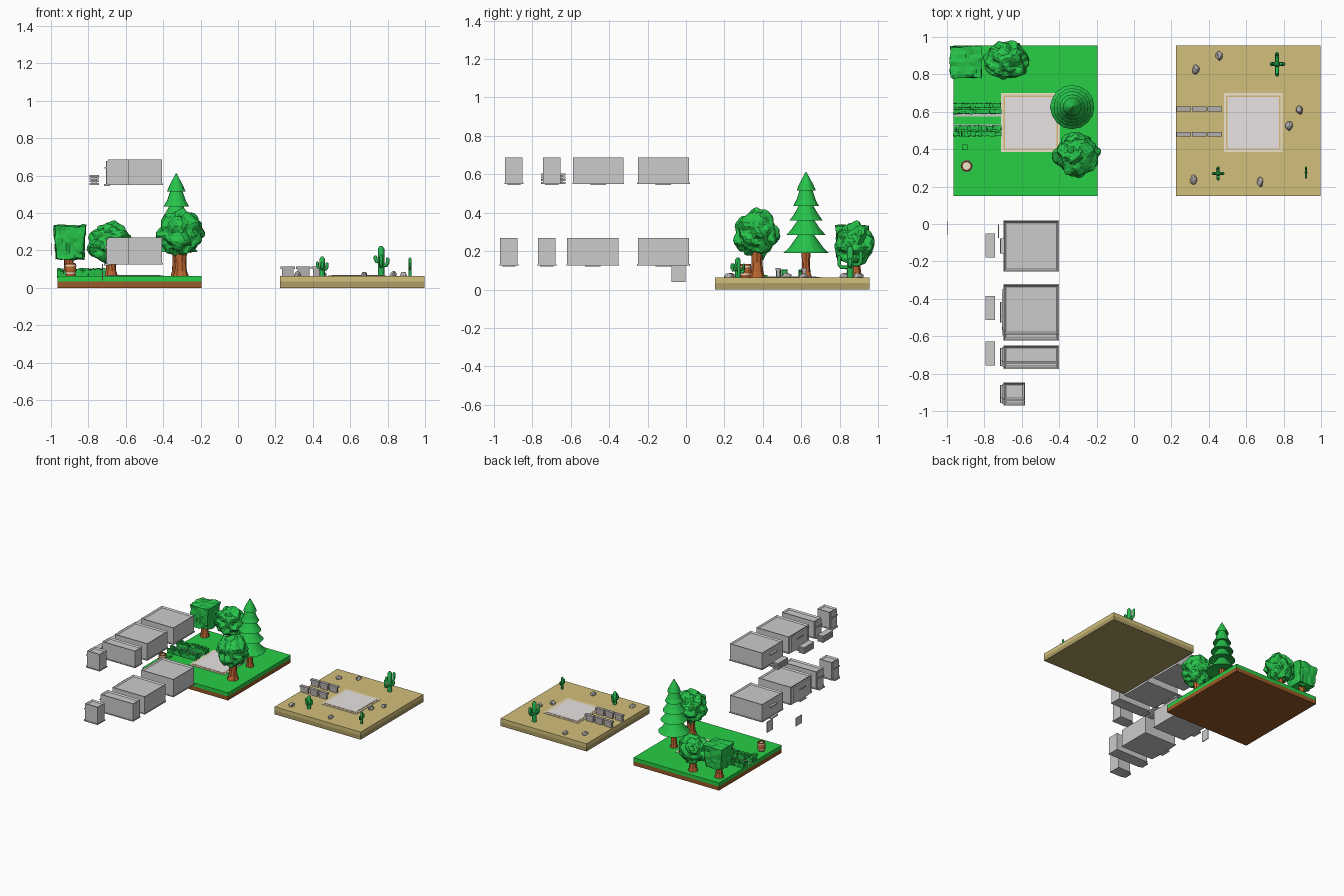
import bpy, bmesh, math, random
from mathutils import Vector, Matrix, noise

if "Cube" in bpy.data.objects:
    bpy.data.objects.remove(bpy.data.objects["Cube"])

random.seed(4)
mats = {}
COLS = dict(grass=(.02, .62, .06), leaf=(.02, .55, .07), soil=(.32, .1, .02), bark=(.5, .13, .03),
            sand=(.65, .53, .2), clay=(.42, .34, .13), pad=(.8, .77, .76), cream=(.85, .78, .6),
            gold=(.7, .5, .2), cactus=(.02, .48, .08), rock=(.45, .43, .42), white=(.85, .88, .85))


def finish(name, bm, col=None, smooth=False):
    bmesh.ops.recalc_face_normals(bm, faces=bm.faces)
    me = bpy.data.meshes.new(name)
    bm.to_mesh(me)
    bm.free()
    ob = bpy.data.objects.new(name, me)
    bpy.context.collection.objects.link(ob)
    if col:
        if col not in mats:
            mats[col] = bpy.data.materials.new(col)
            mats[col].diffuse_color = (*COLS[col], 1)
        me.materials.append(mats[col])
    if smooth:
        for p in me.polygons:
            p.use_smooth = True
    return ob


def add_box(bm, x0, x1, y0, y1, z0, z1):
    m = Matrix.Translation(((x0 + x1) / 2, (y0 + y1) / 2, (z0 + z1) / 2)) @ Matrix.Diagonal((x1 - x0, y1 - y0, z1 - z0, 1))
    return bmesh.ops.create_cube(bm, size=1, matrix=m)['verts']


def box(name, *b, col=None):
    bm = bmesh.new()
    add_box(bm, *b)
    return finish(name, bm, col)


def lathe(name, x, y, prof, n, col, wob=0.0, smooth=False):
    """Revolve (radius, z) points around a vertical axis, capping both ends."""
    bm = bmesh.new()
    rings = []
    for r, z in prof:
        rings.append([bm.verts.new((x + r * (1 + random.uniform(-wob, wob)) * math.cos(math.tau * i / n),
                                    y + r * (1 + random.uniform(-wob, wob)) * math.sin(math.tau * i / n), z))
                      for i in range(n)])
    for a, b in zip(rings, rings[1:]):
        for i in range(n):
            j = (i + 1) % n
            bm.faces.new((a[i], a[j], b[j], b[i]))
    bm.faces.new(rings[0])
    bm.faces.new(rings[-1])
    return finish(name, bm, col, smooth)


def blob(name, c, s, col, sub=3, lump=.2, freq=2.5):
    """Lumpy faceted ball."""
    bm = bmesh.new()
    bmesh.ops.create_icosphere(bm, subdivisions=sub, radius=1)
    off = Vector([random.uniform(0, 50) for _ in range(3)])
    for v in bm.verts:
        v.co *= 1 + lump * noise.noise(v.co * freq + off)
        v.co = Vector(c) + Vector([a * b for a, b in zip(v.co, s)])
    return finish(name, bm, col)


def tube(name, pts, r, col, n=8):
    """Rounded tube along a path."""
    cu = bpy.data.curves.new(name, 'CURVE')
    cu.dimensions = '3D'
    cu.bevel_depth, cu.bevel_resolution, cu.use_fill_caps = r, 2, True
    pts = [Vector(p) for p in pts]
    tip = (pts[-1] - pts[-2]).normalized() * r * .8
    sp = cu.splines.new('POLY')
    sp.points.add(len(pts))
    for p, q in zip(sp.points, pts + [pts[-1] + tip]):
        p.co = (*q, 1)
    sp.points[-1].radius = .4
    ob = bpy.data.objects.new(name, cu)
    bpy.context.collection.objects.link(ob)
    dg = bpy.context.evaluated_depsgraph_get()
    bm = bmesh.new()
    bm.from_mesh(ob.evaluated_get(dg).to_mesh())
    bpy.data.objects.remove(ob)
    return finish(name, bm, col, True)


# Two ground plots with a paved building pad
for tag, x0, x1, top, low in (("meadow", -.965, -.195, "grass", "soil"), ("desert", .225, .998, "sand", "clay")):
    box(tag + "_lower_layer", x0, x1, .15, .955, 0, .033, col=low)
    box(tag + "_top_layer", x0, x1, .15, .955, .033, .062, col=top)
    px = x0 + .255
    box(tag + "_pad_rim", px, px + .315, .385, .70, .05, .065, col="cream")
    box(tag + "_pad_line", px + .012, px + .303, .397, .688, .05, .066, col="gold")
    box(tag + "_pad", px + .02, px + .295, .405, .68, .05, .068, col="pad")

# Path edges and hedges on the meadow
for i, y in enumerate((.527, .582)):
    box(f"path_edge_{i}", -.965, -.71, y - .006, y + .006, .05, .065, col="white")
for i, y in enumerate((.498, .617)):
    bm = bmesh.new()
    for row in (-.016, .016):
        for k in range(17):
            x = -.958 + k * .015
            h = random.uniform(.088, .104)
            vs = add_box(bm, x - .008, x + .008, y + row - .012, y + row + .012, .055, h)
            for v in vs:
                v.co += Vector((random.uniform(-.003, .003), random.uniform(-.003, .003), random.uniform(-.004, .004)))
    finish(f"hedge_{i}", bm, "leaf")

# Barrel and small hatch
lathe("barrel", -.895, .31, [(.024, .06), (.031, .095), (.027, .132), (.021, .132), (.021, .075)], 16, "bark")
for i, (z, r) in enumerate(((.075, .029), (.115, .031))):
    lathe(f"barrel_band_{i}", -.895, .31, [(r, z), (r + .001, z + .004), (r, z + .008)], 16, "cream")
box("hatch", -.92, -.89, .395, .425, .05, .075, col="grass")

# Trees with flared trunks
for name, x, y, h, r in (("square_tree", -.905, .865, .2, .028), ("bushy_tree", -.68, .88, .2, .03),
                         ("round_tree", -.305, .37, .26, .034), ("pine", -.33, .625, .23, .024)):
    lathe(name + "_trunk", x, y, [(r * 1.35, .055), (r, .09), (r * .85, .14), (r * 1.05, h)], 9, "bark", .08)
blob("bushy_tree_crown", (-.68, .875, .235), (.115, .097, .108), "leaf", 4, .28, 2.8)
blob("round_tree_crown", (-.305, .37, .295), (.115, .11, .118), "leaf", 4, .28, 2.8)

# Clipped square crown with ruffled faces
bm = bmesh.new()
bmesh.ops.create_cube(bm, size=2)
bmesh.ops.subdivide_edges(bm, edges=bm.edges[:], cuts=7, use_grid_fill=True)
for v in bm.verts:
    d = 1 + .16 * noise.noise(v.co * 2.5) - .06 * max(0, v.co.length - 1.3)
    taper = .9 + .06 * v.co.z
    v.co = Vector((-.9 + v.co.x * .086 * d * taper, .865 + v.co.y * .088 * d * taper, .242 + v.co.z * .087 * d))
finish("square_tree_crown", bm, "leaf")

# Tiered pine
prof = [(.02, .205)]
tiers = [(.118, .19, .3), (.1, .285, .38), (.085, .36, .45), (.068, .435, .525), (.05, .515, .612)]
for i, (r, z, t) in enumerate(tiers):
    prof += [(r, z), (r * .75, z + .03), (.03 if i < 4 else .002, t)]
    if i < 4:
        prof.append((.03, tiers[i + 1][1] + .012))
lathe("pine_crown", -.33, .625, prof, 16, "leaf", .02)

# Cacti: trunk plus bent arms
tube("tall_cactus", [(.765, .855, .055), (.765, .855, .14), (.765, .855, .21)], .017, "cactus")
for i, (dx, dy, z, h) in enumerate(((0, .055, .13, .19), (0, -.058, .115, .17), (.035, 0, .12, .155), (-.03, 0, .14, .165))):
    tube(f"tall_cactus_arm_{i}", [(.765, .855, z), (.765 + dx * .8, .855 + dy * .8, z),
                                  (.765 + dx, .855 + dy, z + .015), (.765 + dx, .855 + dy, h)], .01, "cactus")
tube("small_cactus", [(.45, .27, .055), (.45, .27, .1), (.45, .27, .155)], .014, "cactus")
for i, (dx, dy, z, h) in enumerate(((.026, 0, .1, .13), (-.026, 0, .11, .135), (0, .03, .09, .12), (0, -.03, .1, .13))):
    tube(f"small_cactus_arm_{i}", [(.45, .27, z), (.45 + dx * .8, .27 + dy * .8, z),
                                   (.45 + dx, .27 + dy, z + .01), (.45 + dx, .27 + dy, h)], .008, "cactus")
tube("thin_cactus", [(.92, .275, .055), (.92, .275, .155)], .008, "cactus")
for s in (-1, 1):
    tube(f"thin_cactus_arm_{s}", [(.92, .275, .1), (.92, .275 + s * .024, .105), (.92, .275 + s * .026, .13)], .006, "cactus")

# Desert rocks
for i, (x, y) in enumerate(((.33, .825), (.455, .9), (.885, .61), (.83, .525), (.675, .225), (.32, .235))):
    blob(f"rock_{i}", (x, y, .066), (.018, .025, .02), "rock", 2, .4, 1.5)

# Low stone walls either side of the desert entrance
for i, y in enumerate((.48, .615)):
    for k in range(3):
        x = .228 + k * .083
        box(f"wall_{i}_{k}", x + .006, x + .07, y - .009, y + .009, .055, .102, col="rock")
        box(f"wall_cap_{i}_{k}", x, x + .077, y - .013, y + .013, .1, .113, col="rock")


def building(name, x1, y0, y1, z0, z1, bow):
    """Block with a sunken roof, a base strip and an optionally bowed facade on -x."""
    x0, bm = -.695, bmesh.new()
    add_box(bm, x0, x1, y0 + .004, y1 - .004, z0, z1)
    top = max(bm.faces, key=lambda f: f.calc_center_median().z)
    bmesh.ops.inset_region(bm, faces=[top], thickness=.014)
    bmesh.ops.translate(bm, verts=top.verts[:], vec=(0, 0, -.01))
    finish(name, bm)
    box(name + "_base_strip", x0 - .003, x1 + .003, y0, y1, z0, z0 + .008)
    ym, w = (y0 + y1) / 2, (y1 - y0) / 2
    if bow:
        bm = bmesh.new()
        pts = [(x0 + .002, w * .85), (x0 - .008, w * .8), (x0 - .012, w * .45),
               (x0 - .012, -w * .45), (x0 - .008, -w * .8), (x0 + .002, -w * .85)]
        f = bm.faces.new([bm.verts.new((px, ym + py, z0 + .004)) for px, py in pts])
        ext = bmesh.ops.extrude_face_region(bm, geom=[f])['geom']
        bmesh.ops.translate(bm, verts=[g for g in ext if isinstance(g, bmesh.types.BMVert)], vec=(0, 0, z1 - z0 - .012))
        finish(name + "_bowed_front", bm)
    # doorstep and canopy
    d = min(.04, w * .7)
    box(name + "_doorstep", x0 - .022, x0 + .01, ym - d, ym + d, z0 - .006, z0 + .004)
    box(name + "_canopy", x0 - .018, x0, ym - d, ym + d, z0 + .088, z0 + .096)


# Two storeys of four building blocks
for tag, z0, z1, ys in (("lower", .125, .268, ((-.255, .02), (-.623, -.348), (-.774, -.675), (-.971, -.873))),
                        ("upper", .55, .687, ((-.255, .02), (-.592, -.322), (-.748, -.649), (-.945, -.847)))):
    for k, (a, b) in enumerate(ys):
        building(f"{tag}_block_{k}", -.585 if k == 3 else -.405, a, b, z0, z1, k > 0)

# Slatted stair stacks beside the upper blocks
for k, y in enumerate((-.115, -.45, -.692)):
    bm = bmesh.new()
    for s in range(4):
        add_box(bm, -.793, -.743, y - .064, y + .064, .55 + s * .0145, .56 + s * .0145)
    add_box(bm, -.783, -.753, y - .052, y + .052, .552, .6)
    finish(f"slat_stack_{k}", bm)

# Loose door and window panels
box("door_panel", -.728, -.722, -.075, -.003, .04, .127)
box("window_panel", -1, -.997, -.06, .015, .172, .24)

for m in bpy.data.materials:
    if m.users and not m.is_grease_pencil:
        m.use_nodes = True
        m.node_tree.nodes["Principled BSDF"].inputs["Base Color"].default_value = m.diffuse_color
